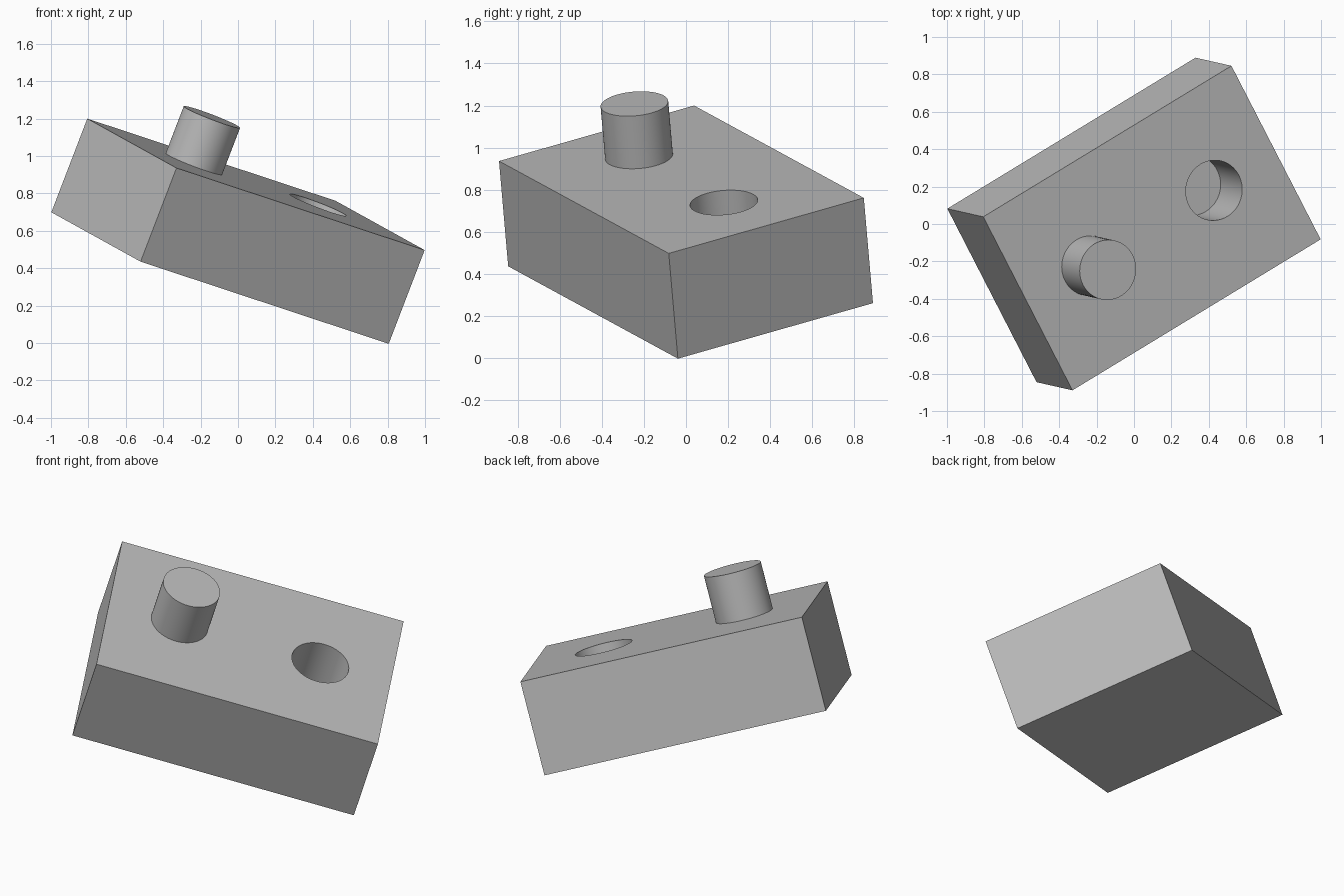
import bpy
import bmesh
from mathutils import Matrix, Vector

default = bpy.data.objects.get("Cube")
if default:
    bpy.data.objects.remove(default, do_unlink=True)

# Block is 3 x 2 x 1 units, tilted on one corner
UNIT = 0.538
RADIUS, PEG_HEIGHT, HOLE_DEPTH, OFFSET = 0.3, 0.5, 0.6, 0.75

long_axis = Vector((0.822, 0.5, -0.272)).normalized()
up_axis = Vector((0.359, -0.08, 0.93))
up_axis = (up_axis - long_axis * up_axis.dot(long_axis)).normalized()
short_axis = up_axis.cross(long_axis)
tilt = Matrix((long_axis, short_axis, up_axis)).transposed().to_4x4()
placement = Matrix.Translation((0, 0, 0.598)) @ tilt @ Matrix.Scale(UNIT, 4)

grey = bpy.data.materials.new("plain grey")
grey.use_nodes = True
colour = (0.5, 0.5, 0.5, 1)
grey.diffuse_color = colour
grey.node_tree.nodes["Principled BSDF"].inputs["Base Color"].default_value = colour


def make_object(name, bm):
    mesh = bpy.data.meshes.new(name)
    bm.to_mesh(mesh)
    bm.free()
    mesh.materials.append(grey)
    obj = bpy.data.objects.new(name, mesh)
    bpy.context.collection.objects.link(obj)
    obj.matrix_world = placement
    return obj


def make_cylinder(name, x, bottom, top):
    bm = bmesh.new()
    bmesh.ops.create_cone(
        bm, cap_ends=True, segments=64, radius1=RADIUS, radius2=RADIUS,
        depth=top - bottom,
        matrix=Matrix.Translation((x, 0, (top + bottom) / 2)))
    return make_object(name, bm)


# Block
bm = bmesh.new()
bmesh.ops.create_cube(bm, size=1, matrix=Matrix.Diagonal((3, 2, 1, 1)))
block = make_object("block", bm)

# Blind round socket cut into the top
cutter = make_cylinder("socket_cutter", OFFSET, 0.5 - HOLE_DEPTH, 1)
cutter.hide_render = True
cutter.hide_viewport = True
cut = block.modifiers.new("socket", 'BOOLEAN')
cut.operation = 'DIFFERENCE'
cut.solver = 'EXACT'
cut.object = cutter

# Apply the cut so the socket wall can be shaded smooth
bpy.context.view_layer.update()
cut_mesh = bpy.data.meshes.new_from_object(
    block.evaluated_get(bpy.context.evaluated_depsgraph_get()))
block.modifiers.clear()
block.data = cut_mesh
bpy.data.objects.remove(cutter, do_unlink=True)

# Round peg standing on the top
peg = make_cylinder("peg", -OFFSET, 0.5, 0.5 + PEG_HEIGHT)

for obj in (block, peg):
    bpy.ops.object.select_all(action='DESELECT')
    obj.select_set(True)
    bpy.context.view_layer.objects.active = obj
    bpy.ops.object.shade_smooth_by_angle()
